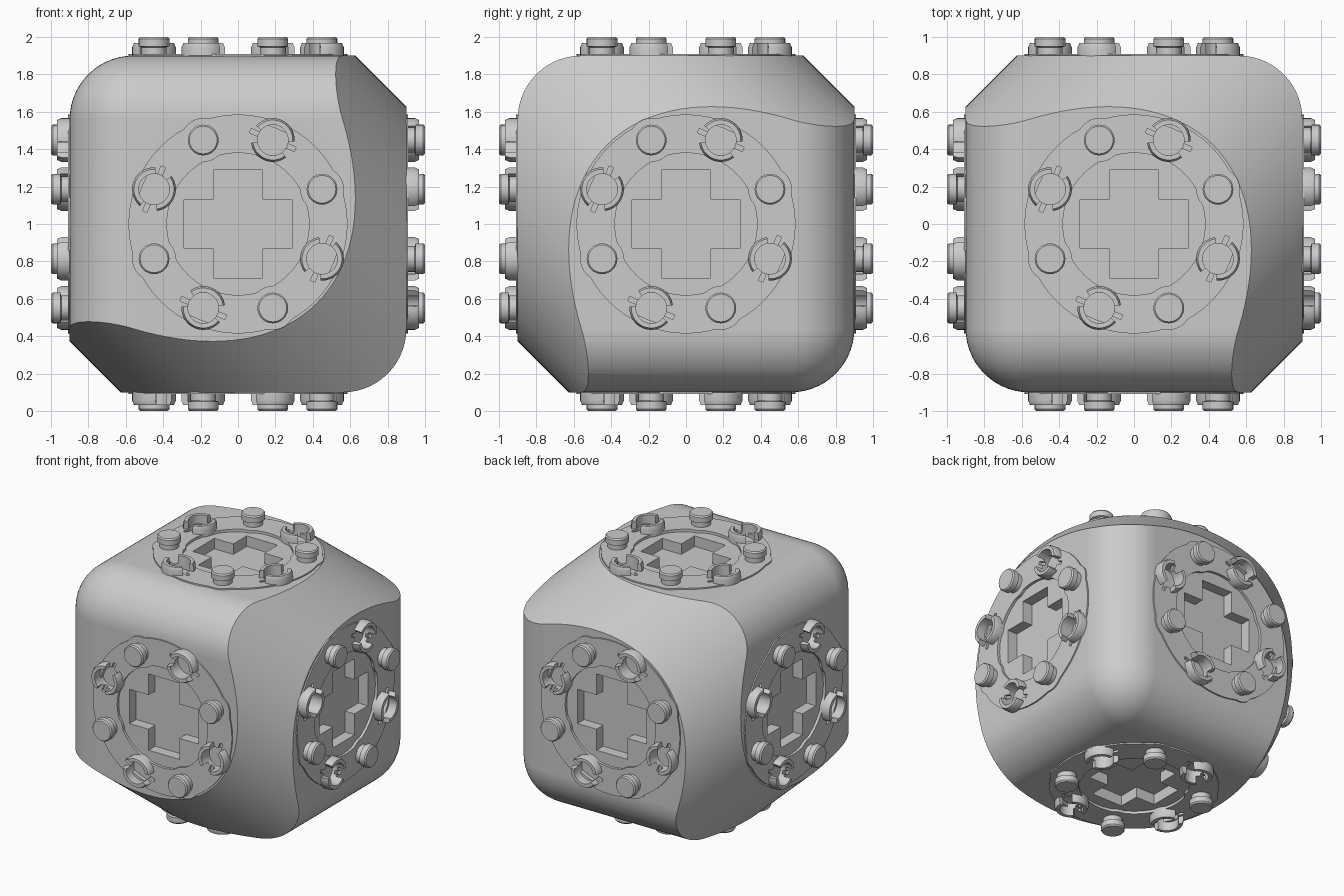
import bpy, bmesh
from math import sin, cos, pi, sqrt, radians
from mathutils import Vector, Matrix

old = bpy.data.objects.get("Cube")
if old:
    bpy.data.objects.remove(old)

HALF = 0.9          # half width of the body
TOP = 0.91          # height of the connector plate above the centre
PITCH = 0.486       # radius of the peg circle
LOBE = 0.117        # radius of the round pad under each peg
CENTRE = Vector((0, 0, 1))
UP = Vector((0, 0, 1))

grey = bpy.data.materials.new("plain grey")
grey.use_nodes = True
grey.diffuse_color = (0.6, 0.6, 0.6, 1)
bsdf = next(n for n in grey.node_tree.nodes if n.type == 'BSDF_PRINCIPLED')
bsdf.inputs["Base Color"].default_value = (0.6, 0.6, 0.6, 1)


def make_object(name, bm, hidden=False):
    bmesh.ops.recalc_face_normals(bm, faces=bm.faces[:])
    mesh = bpy.data.meshes.new(name)
    bm.to_mesh(mesh)
    bm.free()
    mesh.materials.append(grey)
    ob = bpy.data.objects.new(name, mesh)
    bpy.context.collection.objects.link(ob)
    ob.hide_render = hidden
    return ob


def prism(bm, points, low, high):
    face = bm.faces.new([bm.verts.new((x, y, low)) for x, y in points])
    grown = bmesh.ops.extrude_face_region(bm, geom=[face], use_keep_orig=True)
    verts = [v for v in grown["geom"] if isinstance(v, bmesh.types.BMVert)]
    bmesh.ops.translate(bm, verts=verts, vec=(0, 0, high - low))


def circle(radius, centre=(0, 0), sides=40):
    return [(centre[0] + radius * cos(2 * pi * i / sides),
             centre[1] + radius * sin(2 * pi * i / sides)) for i in range(sides)]


def cut(ob, cutter, operation='DIFFERENCE'):
    mod = ob.modifiers.new("cut", 'BOOLEAN')
    mod.operation = operation
    mod.solver = 'EXACT'
    mod.object = cutter
    bpy.context.view_layer.update()
    result = bpy.data.meshes.new_from_object(
        ob.evaluated_get(bpy.context.evaluated_depsgraph_get()))
    ob.modifiers.clear()
    ob.data = result
    bpy.data.objects.remove(cutter)


def smooth(ob, angle):
    bpy.ops.object.select_all(action='DESELECT')
    ob.select_set(True)
    bpy.context.view_layer.objects.active = ob
    bpy.ops.object.shade_smooth_by_angle(angle=radians(angle))
    ob.modifiers.new("normals", 'WEIGHTED_NORMAL').keep_sharp = True


def spot(index):
    angle = radians(22.5 + 45 * index)
    return angle, Vector((PITCH * cos(angle), PITCH * sin(angle), 0))


DIRECTIONS = {"right": (1, 0, 0), "left": (-1, 0, 0), "back": (0, 1, 0),
              "front": (0, -1, 0), "top": (0, 0, 1), "bottom": (0, 0, -1)}


def turn(direction):
    return Vector(direction).to_track_quat('Z', 'Y').to_matrix().to_4x4()


# Body: cube with the edges at two opposite corners rounded
bm = bmesh.new()
bmesh.ops.create_cube(bm, size=2 * HALF)
poles = [v for v in bm.verts if v.co.x * v.co.y > 0 and v.co.x * v.co.z < 0]
edges = [e for e in bm.edges if any(v in poles for v in e.verts)]
bmesh.ops.bevel(bm, geom=edges, offset=0.34, segments=14, profile=0.5,
                affect='EDGES', clamp_overlap=False)
body = make_object("body", bm)

# The other edges are turned down to a cylinder along the corner diagonal
bm = bmesh.new()
bmesh.ops.create_cone(bm, cap_ends=True, segments=144, radius1=1.08, radius2=1.08,
                      depth=4, matrix=turn((1, 1, -1)))
cut(body, make_object("turning_cutter", bm, True), 'INTERSECT')

# Pockets that receive the connector plates
bm = bmesh.new()
for direction in DIRECTIONS.values():
    bmesh.ops.create_cone(bm, cap_ends=True, segments=64, radius1=0.55, radius2=0.55,
                          depth=0.4, matrix=turn(direction) @ Matrix.Translation(UP * 0.99))
cut(body, make_object("pocket_cutter", bm, True))
body.location = CENTRE
smooth(body, 25)


# Connector plate: disc with eight round pads breaking its rims
def rim(side, radius, limit):
    points = []
    for i in range(192):
        a = 2 * pi * i / 192
        off = (a - pi / 8 + pi / 8) % (pi / 4) - pi / 8
        r = radius
        if abs(sin(off)) * PITCH < LOBE:
            r = limit(r, PITCH * cos(off) + side * sqrt(LOBE ** 2 - (PITCH * sin(off)) ** 2))
        points.append((r * cos(a), r * sin(a)))
    return points


bm = bmesh.new()
prism(bm, rim(1, 0.585, max), 0.77, TOP)
plate = make_object("connector_plate", bm)

# Shallow centre dip
bm = bmesh.new()
prism(bm, rim(-1, 0.38, min), TOP - 0.02, 1)
cut(plate, make_object("dip_cutter", bm, True))

# Cross recess and socket holes
bm = bmesh.new()
A, B = 0.29, 0.13
quarter = [(A, -B), (A, B), (B, B)]
cross = []
for x, y in quarter:
    cross.append((x, y))
for k in range(1, 4):
    for x, y in quarter:
        for _ in range(k):
            x, y = -y, x
        cross.append((x, y))
# drop the doubled corners where the quarters meet
cross = [p for i, p in enumerate(cross) if p not in cross[:i]]
prism(bm, cross, TOP - 0.1, 1)
for i in range(1, 8, 2):
    prism(bm, circle(0.082, spot(i)[1]), TOP - 0.04, 1)
cut(plate, make_object("recess_cutter", bm, True))

# Slits across each socket
bm = bmesh.new()
for i in range(1, 8, 2):
    angle, place = spot(i)
    bmesh.ops.create_cube(bm, size=1, matrix=Matrix.Translation(place + UP * TOP)
                          @ Matrix.Rotation(angle, 4, 'Z') @ Matrix.Diagonal((0.025, 0.26, 0.04, 1)))
cut(plate, make_object("slit_cutter", bm, True))

# Mushroom pegs
bm = bmesh.new()
peg_profile = [(0, 0.88), (0.068, 0.88), (0.068, 0.945), (0.082, 0.95),
               (0.082, 0.99), (0.074, 1), (0, 1)]
for i in range(0, 8, 2):
    place = spot(i)[1]
    verts = [bm.verts.new(place + Vector((r, 0, z))) for r, z in peg_profile]
    line = [bm.edges.new(pair) for pair in zip(verts, verts[1:])]
    bmesh.ops.spin(bm, geom=verts + line, cent=place, axis=UP, angle=2 * pi, steps=32)
bmesh.ops.remove_doubles(bm, verts=bm.verts[:], dist=0.0005)
pegs = make_object("pegs", bm)

# Split socket clips: an outer and an inner prong round each hole
bm = bmesh.new()
clip_section = [(0.082, 0.89), (0.117, 0.89), (0.117, 0.945), (0.107, 0.967), (0.082, 0.967)]
for i in range(1, 8, 2):
    angle, place = spot(i)
    for facing, spread in ((angle, 72), (angle + pi, 60)):
        start = facing - radians(spread)
        face = bm.faces.new([bm.verts.new(place + Vector((r * cos(start), r * sin(start), z)))
                             for r, z in clip_section])
        bmesh.ops.spin(bm, geom=[face] + face.edges[:] + face.verts[:], cent=place,
                       axis=UP, angle=radians(2 * spread), steps=14)
clips = make_object("socket_clips", bm)

# Repeat the connector on all six sides
for part in (plate, pegs, clips):
    smooth(part, 30)
    base = part.name
    for n, (side, direction) in enumerate(DIRECTIONS.items()):
        ob = part if n == 0 else part.copy()
        if n:
            bpy.context.collection.objects.link(ob)
        ob.name = side + "_" + base
        ob.matrix_world = Matrix.Translation(CENTRE) @ turn(direction)
